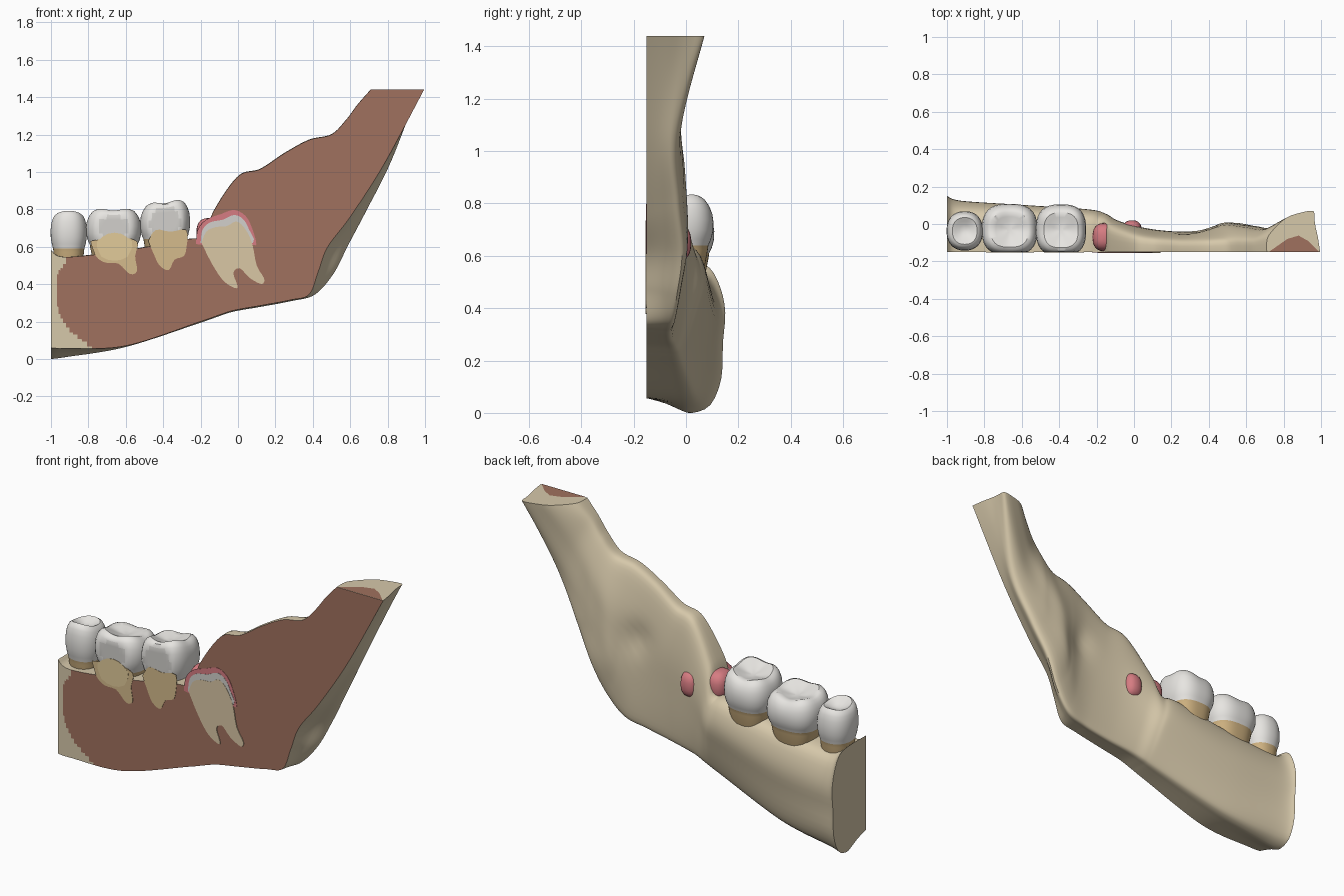
import bpy, bmesh, math
from mathutils import Vector

if "Cube" in bpy.data.objects:
    bpy.data.objects.remove(bpy.data.objects["Cube"])

CUT = -0.15  # plane of the section


def material(name, *srgb):
    col = [((c / 255 + 0.055) / 1.055) ** 2.4 for c in srgb] + [1]
    m = bpy.data.materials.new(name)
    m.use_nodes = True
    m.diffuse_color = col
    m.node_tree.nodes["Principled BSDF"].inputs["Base Color"].default_value = col
    return m


BONE = material("bone tan", 214, 200, 170)
MARROW = material("marrow brown", 160, 113, 94)
ENAMEL = material("enamel white", 236, 234, 230)
ENAMEL_CUT = material("cut enamel grey", 210, 208, 204)
DENTIN = material("root ochre", 206, 177, 128)
ROOT_CUT = material("cut root sand", 213, 187, 140)
DENTIN_CUT = material("cut dentin cream", 218, 199, 165)
SAC = material("sac pink", 214, 124, 130)
HOLLOW = material("hollow straw", 226, 203, 154)


def finish(bm, name, mats, smooth=True):
    bmesh.ops.recalc_face_normals(bm, faces=bm.faces)
    me = bpy.data.meshes.new(name)
    bm.to_mesh(me)
    bm.free()
    for m in mats:
        me.materials.append(m)
    ob = bpy.data.objects.new(name, me)
    bpy.context.collection.objects.link(ob)
    if smooth:
        bpy.ops.object.select_all(action='DESELECT')
        ob.select_set(True)
        bpy.context.view_layer.objects.active = ob
        bpy.ops.object.shade_smooth_by_angle(angle=math.radians(40))


def spline(pts, steps):
    """Catmull-Rom through tuples of any size."""
    pts = [Vector(p) for p in pts]
    out = []
    for i in range(len(pts) - 1):
        a, b, c, d = pts[max(i - 1, 0)], pts[i], pts[i + 1], pts[min(i + 2, len(pts) - 1)]
        for s in range(steps):
            u = s / steps
            out.append(b + (c - a) * (u / 2) + (a * 2 - b * 5 + c * 4 - d) * (u * u / 2)
                       + (b * 3 - a - c * 3 + d) * (u ** 3 / 2))
    return out + [pts[-1]]


# Jaw bone: lower edge x z, upper edge x z, outer bulge x z,
# thickness, thinning upward, thinning downward, depth of the outer bulge
stations = [
    (-1, .06, -1, .58, -1, 0, .30, 0, 0, .58),
    (-.92, .057, -.92, .545, -.92, .01, .275, 0, .03, .6),
    (-.6, .07, -.6, .58, -.6, .065, .26, 0, .2, .75),
    (-.2, .2, -.27, .64, -.2, .195, .24, 0, .38, .8),
    (-.1, .235, -.18, .65, -.1, .23, .215, 0, .36, .8),
    (-.02, .26, -.13, .79, -.02, .255, .18, .05, .3, .8),
    (.12, .285, 0, .975, .12, .28, .142, .15, .2, .8),
    (.28, .315, .12, 1.015, .28, .31, .122, .2, .1, .8),
    (.38, .345, .25, 1.10, .41, .345, .122, .3, 0, .8),
    (.43, .47, .38, 1.17, .51, .455, .145, .4, 0, .8),
    (.48, .6, .5, 1.2, .59, .61, .168, .45, 0, .8),
    (.6, .76, .58, 1.28, .69, .80, .152, .4, 0, .75),
    (.78, 1.04, .64, 1.36, .82, 1.06, .14, .35, 0, .7),
    (.995, 1.44, .71, 1.44, .965, 1.44, .235, .55, 0, .75),
]
ROWS = 40


def cross_section(p):
    """Way up the section, share of bulge, share of thickness."""
    outer = [(0, 0, 0), (0, .4, .45 * p), (0, .8, .75 * p), (0, 1, p), (.03, .75, .45 * p + .55),
             (.15, .1, .95), (.4, 0, .97), (.62, 0, 1), (.8, 0, .94), (.95, 0, .8), (1, 0, .55), (1, 0, 0)]
    return spline(outer, 3) + [Vector((1 - j / ROWS, 0, 0)) for j in range(1, ROWS)]


def is_marrow(x, z):
    return x > -.965 + 3.2 * max(0, .3 - z) ** 2 + .6 * max(0, z - .45)


bm = bmesh.new()
rings = []
for bx, bz, tx, tz, kx, kz, depth, thin, low, peak in spline(stations, 12):
    ring = []
    for t, k, d in cross_section(peak):
        x = bx + (tx - bx) * t + (kx - bx) * k
        z = bz + (tz - bz) * t + (kz - bz) * k
        taper = (1 - thin * t * t) * (1 - low * max(0, 1 - t) ** 2)
        dent = 1 - .2 * math.exp(-((x - .33) ** 2 + (z - .8) ** 2) / .006)
        ring.append(bm.verts.new((x, CUT + depth * d * taper * dent, z)))
    rings.append(ring)
n = len(rings[0])
for a, b in zip(rings, rings[1:]):
    for j in range(n):
        f = bm.faces.new((a[j], a[(j + 1) % n], b[(j + 1) % n], b[j]))
        c = f.calc_center_median()
        if max(v.co.y for v in f.verts) < CUT + .001:
            f.material_index = int(is_marrow(c.x, c.z))
bm.faces.new(rings[0])
bm.faces.new(rings[-1])
finish(bm, "jaw_bone", [BONE, MARROW])


def plate(name, pts, mat, lift, steps=3):
    """Thin plate lying on the section plane."""
    bm = bmesh.new()
    outline = spline(pts + pts[:1], steps)[:-1]
    front = [bm.verts.new((x, CUT - lift, z)) for x, z in outline]
    back = [bm.verts.new((x, CUT + .001, z)) for x, z in outline]
    bm.faces.new(front)
    bm.faces.new(back[::-1])
    for i in range(len(front)):
        k = (i + 1) % len(front)
        bm.faces.new((front[i], front[k], back[k], back[i]))
    finish(bm, name, [mat], False)


# Brown marrow on the top cut of the ramus
bm = bmesh.new()
bm.faces.new([bm.verts.new((x, y, 1.442)) for x, y in
              ((.72, CUT), (.99, CUT), (.93, -.09), (.88, -.062), (.82, -.08))])
finish(bm, "ramus_top_marrow", [MARROW], False)


def tooth(name, cx, cy, rx, ry, z0, z1, cusps, tilt, square):
    """Crown with a neck, flattened where it meets the section plane."""
    h = z1 - z0
    rows = [(.62, -.75), (.76, -.4), (.84, -.1), (.86, 0), (.93, .12), (.99, .3), (1, .5),
            (.97, .68), (.9, .82), (.8, .92), (.68, .96), (.5, .91), (.3, .85), (.1, .82)]
    seg = 48
    bm = bmesh.new()
    grid = []
    for r, f in rows:
        ring = []
        for i in range(seg):
            a = 2 * math.pi * i / seg
            c, s = math.cos(a), math.sin(a)
            q = (abs(c) ** square + abs(s) ** square) ** (-1 / square)
            x, y = rx * r * q * c, ry * r * q * s
            bump = -math.cos(cusps * a) * .1 * h * max(0, f - .5) * r
            z = z0 + f * h + bump + (tilt * x - .13 * y) * max(0, f)
            ring.append(bm.verts.new((cx + x, max(cy + y, CUT - .001), z)))
        grid.append(ring)
    for k, (a, b) in enumerate(zip(grid, grid[1:])):
        for i in range(seg):
            j = (i + 1) % seg
            f = bm.faces.new((a[i], a[j], b[j], b[i]))
            flat = max(v.co.y for v in f.verts) < CUT - .0005
            f.material_index = 0 if k < 3 else 2 if flat else 1
    bm.faces.new(grid[-1]).material_index = 1
    bm.faces.new(grid[0][::-1])
    finish(bm, name, [DENTIN, ENAMEL, ENAMEL_CUT])


tooth("premolar", -.905, -.037, .097, .105, .59, .785, 2, 0, 2.3)
tooth("first_molar", -.665, -.03, .148, .138, .61, .795, 4, 0, 2.7)
tooth("second_molar", -.39, -.033, .134, .138, .64, .835, 4, .12, 2.7)

# Cut roots of the erupted molars
plate("first_molar_root", [(-.79, .63), (-.66, .65), (-.54, .63), (-.55, .55), (-.54, .47),
                           (-.58, .455), (-.64, .51), (-.71, .515), (-.76, .55)], ROOT_CUT, .002)
plate("second_molar_root", [(-.48, .63), (-.44, .69), (-.36, .68), (-.275, .69), (-.275, .6),
                            (-.29, .55), (-.34, .53), (-.37, .475), (-.42, .5), (-.45, .56)],
      ROOT_CUT, .002)
plate("root_hollow", [(-.66 + .095 * math.cos(a) * (1 + .06 * math.sin(5 * a)),
                       .6 + .075 * math.sin(a)) for a in [i * math.pi / 8 for i in range(16)]],
      HOLLOW, .003, 1)

# Unerupted molar: sac, enamel cap and dentin layered on the cut
plate("sac_section", [(-.225, .615), (-.215, .69), (-.17, .745), (-.09, .775), (-.02, .797),
                      (.04, .765), (.075, .7), (.098, .615), (.07, .61), (-.06, .6), (-.19, .61)],
      SAC, .002)
plate("enamel_section", [(-.2, .62), (-.19, .69), (-.15, .73), (-.08, .745), (-.02, .77),
                         (.03, .745), (.06, .69), (.08, .62), (-.06, .6)], ENAMEL_CUT, .003)
plate("dentin_section", [(-.195, .62), (-.17, .68), (-.12, .705), (-.06, .71), (-.01, .735),
                         (.035, .70), (.075, .62), (.1, .5), (.14, .43), (.125, .4), (.06, .435),
                         (.01, .485), (-.025, .46), (-.002, .39), (-.02, .38), (-.08, .42),
                         (-.14, .51)], DENTIN_CUT, .004)


# Sac showing through the bone in front of the ramus and on the inner side
def bulge(name, loc, size):
    bm = bmesh.new()
    bmesh.ops.create_uvsphere(bm, u_segments=24, v_segments=14, radius=1)
    for v in bm.verts:
        v.co = Vector([c + s * math.copysign(abs(p) ** .8, p) for c, s, p in zip(loc, size, v.co)])
        v.co.y = max(v.co.y, CUT)
    finish(bm, name, [SAC])


bulge("sac_front_bulge", (-.158, -.07, .675), (.064, .075, .078))
bulge("sac_inner_bulge", (-.01, -.04, .65), (.052, .06, .072))
